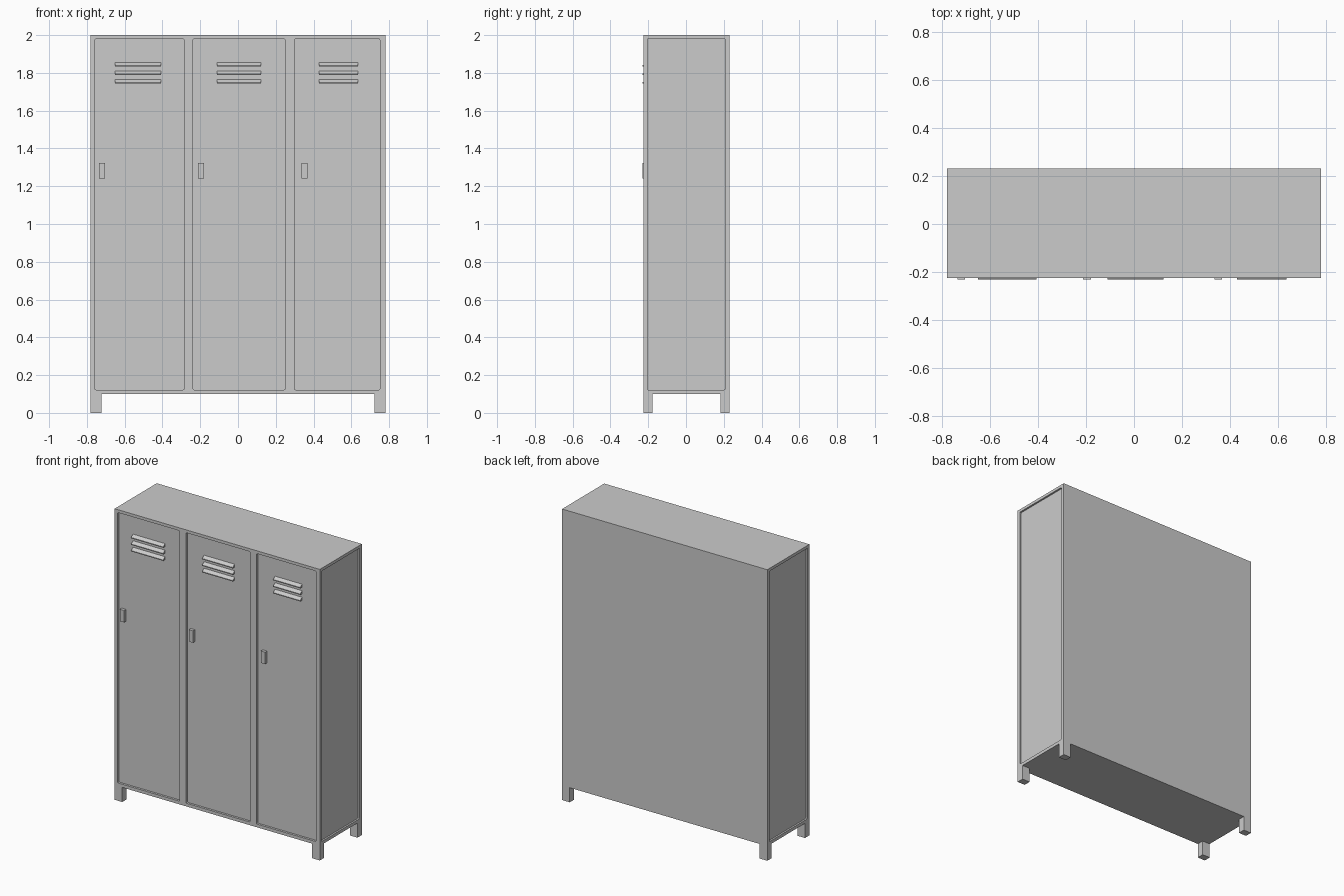
import bpy, bmesh
from mathutils import Vector

if "Cube" in bpy.data.objects:
    bpy.data.objects.remove(bpy.data.objects["Cube"])

HX, YF, YB = 0.78, -0.226, 0.2315      # body half width, front and back
Z0, Z1 = 0.1, 2.0                      # body bottom and top
LEG_X, LEG_Y = 0.058, 0.048
DOOR_Y = YF + 0.015                    # recessed door face
SIDE_IN = 0.012                        # side panel recess depth
OUT_Y = -0.2315                        # furthest point of handles and vents


def finish(bm, name):
    bmesh.ops.recalc_face_normals(bm, faces=bm.faces)
    me = bpy.data.meshes.new(name)
    bm.to_mesh(me)
    bm.free()
    ob = bpy.data.objects.new(name, me)
    bpy.context.collection.objects.link(ob)
    return ob


def box_bm(lo, hi):
    bm = bmesh.new()
    bmesh.ops.create_cube(bm, size=1)
    lo, hi = Vector(lo), Vector(hi)
    for v in bm.verts:
        v.co = Vector([(lo[i] + hi[i]) / 2 + v.co[i] * (hi[i] - lo[i]) for i in range(3)])
    return bm


def rounded_box(name, lo, hi, axis, radius):
    """Box whose four edges along one axis are rounded."""
    bm = box_bm(lo, hi)
    edges = [e for e in bm.edges
             if abs(e.verts[0].co[axis] - e.verts[1].co[axis]) > 1e-5]
    bmesh.ops.bevel(bm, geom=edges, offset=radius, segments=2, profile=0.5,
                    affect='EDGES')
    return finish(bm, name)


# Cabinet with four legs pulled down from the bottom corners
bm = box_bm((-HX, YF, Z0), (HX, YB, Z1))
for co, no in (((HX - LEG_X, 0, 0), (1, 0, 0)), ((LEG_X - HX, 0, 0), (1, 0, 0)),
               ((0, YF + LEG_Y, 0), (0, 1, 0)), ((0, YB - LEG_Y, 0), (0, 1, 0))):
    bmesh.ops.bisect_plane(bm, geom=bm.verts[:] + bm.edges[:] + bm.faces[:],
                           plane_co=co, plane_no=no)
corners = []
for f in bm.faces:
    c = f.calc_center_median()
    if abs(c.z - Z0) < 1e-4 and abs(c.x) > HX - LEG_X and \
            (c.y < YF + LEG_Y or c.y > YB - LEG_Y):
        corners.append(f)
for f in corners:
    new = bmesh.ops.extrude_discrete_faces(bm, faces=[f])["faces"][0]
    for v in new.verts:
        v.co.z = 0
bmesh.ops.remove_doubles(bm, verts=bm.verts, dist=1e-5)
bmesh.ops.recalc_face_normals(bm, faces=bm.faces)
bmesh.ops.dissolve_limit(bm, angle_limit=0.01, verts=bm.verts, edges=bm.edges)
cabinet = finish(bm, "cabinet")

# Recesses for three doors and two side panels
# door left, door right, vent left, vent right, handle left
doors = [(-0.757, -0.286, -0.651, -0.407, -0.736),
         (-0.238, 0.249, -0.111, 0.122, -0.212),
         (0.299, 0.751, 0.429, 0.635, 0.336)]
cutters = [rounded_box("door_recess", (d[0], YF - 0.1, 0.122), (d[1], DOOR_Y, 1.98), 1, 0.006)
           for d in doors]
for s in (-1, 1):
    xs = sorted((s * (HX - SIDE_IN), s * (HX + 0.1)))
    cutters.append(rounded_box("side_recess", (xs[0], -0.205, 0.122),
                               (xs[1], 0.207, 1.98), 0, 0.006))
bpy.context.view_layer.objects.active = cabinet
for c in cutters:
    c.hide_render = True
    m = cabinet.modifiers.new("recess", 'BOOLEAN')
    m.operation, m.solver, m.object = 'DIFFERENCE', 'EXACT', c
    bpy.ops.object.modifier_apply(modifier=m.name)
    bpy.data.objects.remove(c)


def vent(x0, x1, z_top):
    """Hooded slat: slopes out from the door, blunt lip at the bottom."""
    profile = [(DOOR_Y + 0.002, z_top), (DOOR_Y, z_top), (OUT_Y, z_top - 0.015),
               (OUT_Y, z_top - 0.021), (DOOR_Y + 0.002, z_top - 0.021)]
    bm = bmesh.new()
    f = bm.faces.new([bm.verts.new((x0, y, z)) for y, z in profile])
    ext = bmesh.ops.extrude_face_region(bm, geom=[f])["geom"]
    for v in ext:
        if isinstance(v, bmesh.types.BMVert):
            v.co.x = x1
    if f.is_valid and len(bm.faces) < len(profile) + 2:
        bmesh.ops.holes_fill(bm, edges=bm.edges[:])
    finish(bm, "vent_slat")


# Vents and handles on each door
for _, _, v0, v1, h in doors:
    for z in (1.854, 1.809, 1.764):
        vent(v0, v1, z)
    finish(box_bm((h, OUT_Y, 1.241), (h + 0.032, DOOR_Y + 0.002, 1.323)), "handle")
